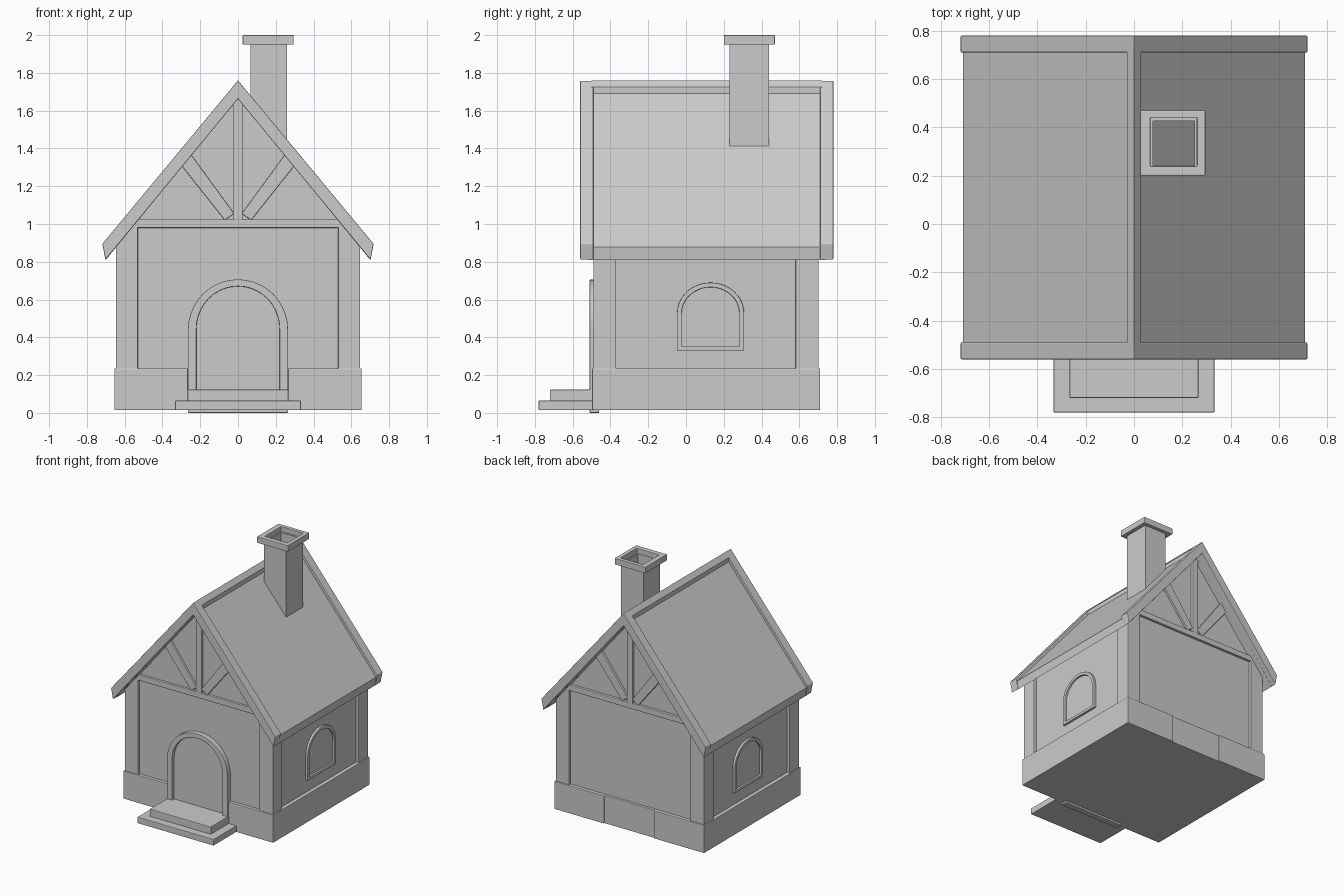
import bpy, bmesh, math

if "Cube" in bpy.data.objects:
    bpy.data.objects.remove(bpy.data.objects["Cube"])


def place(u, v, w, axis):
    # map profile (u, v) and depth w to space
    return {'x': (w, u, v), 'y': (u, w, v), 'z': (u, v, w)}[axis]


def finish(name, bm, bevel):
    bmesh.ops.recalc_face_normals(bm, faces=bm.faces)
    me = bpy.data.meshes.new(name)
    bm.to_mesh(me)
    bm.free()
    ob = bpy.data.objects.new(name, me)
    bpy.context.collection.objects.link(ob)
    if bevel:
        m = ob.modifiers.new("soft_edges", 'BEVEL')
        m.width, m.segments, m.limit_method = bevel, 2, 'ANGLE'
    return ob


def prism(name, pts, a, b, axis='y', bevel=0.004):
    bm = bmesh.new()
    v0 = [bm.verts.new(place(u, v, a, axis)) for u, v in pts]
    v1 = [bm.verts.new(place(u, v, b, axis)) for u, v in pts]
    bm.faces.new(v0)
    bm.faces.new(v1)
    n = len(pts)
    for i in range(n):
        j = (i + 1) % n
        bm.faces.new((v0[i], v0[j], v1[j], v1[i]))
    return finish(name, bm, bevel)


def ring(name, outer, inner, a, b, axis='y', bevel=0.004):
    bm = bmesh.new()
    loops = [[bm.verts.new(place(u, v, w, axis)) for u, v in pts]
             for pts, w in ((outer, a), (outer, b), (inner, b), (inner, a))]
    n = len(outer)
    for k in range(4):
        p, q = loops[k], loops[(k + 1) % 4]
        for i in range(n):
            j = (i + 1) % n
            bm.faces.new((p[i], p[j], q[j], q[i]))
    return finish(name, bm, bevel)


def rect(x0, x1, y0, y1):
    return [(x0, y0), (x1, y0), (x1, y1), (x0, y1)]


def arch(c, half, z0, spring, top, n=20):
    return [(c - half, z0), (c + half, z0)] + [
        (c + half * math.cos(math.pi * i / n),
         spring + (top - spring) * math.sin(math.pi * i / n)) for i in range(n + 1)]


def both(half):
    # close a right half profile with its mirror image
    return half + [(-x, z) for x, z in reversed(half) if x > 0]


# Walls
prism("walls", both([(0, 1.69), (0.625, 0.925), (0.625, 0.02)]), -0.472, 0.682, bevel=0)

# Stone base with door notch in front and a shallow inset behind
right = [(0.265, -0.465), (0.265, -0.497), (0.655, -0.497), (0.655, 0.71),
         (0.22, 0.71), (0.22, 0.702)]
prism("stone_base", right + [(-x, y) for x, y in reversed(right)], 0.015, 0.235, 'z')

# Corner posts, with tops cut to the roof slope
for s in (-1, 1):
    post = [(s * x, z) for x, z in ((0.53, 0.22), (0.647, 0.22), (0.647, 0.89), (0.53, 1.035))]
    prism("corner_post", post, -0.49, -0.37)
    prism("corner_post", post, 0.58, 0.702)

# Gable timbers, front and back
for y0, y1 in ((-0.49, -0.46), (0.67, 0.702)):
    prism("tie_beam", rect(-0.535, 0.535, 0.98, 1.025), y0, y1)
    prism("king_post", rect(-0.025, 0.025, 1.02, 1.66), y0, y1)
    for s in (-1, 1):
        brace = [(0.07, 1.02), (0.02, 1.055), (0.25, 1.37), (0.30, 1.31)]
        prism("brace", [(s * x, z) for x, z in brace], y0 + 0.002, y1 - 0.002)

# Roof panels, gable boards and ridge
prism("roof", both([(0, 1.726), (0.708, 0.877), (0.70, 0.81)])[:3]
      + [(0, 1.665), (-0.70, 0.81), (-0.708, 0.877)], -0.52, 0.74, bevel=0)
board = [(0, 1.76), (0.718, 0.895), (0.702, 0.81), (0, 1.662), (-0.702, 0.81), (-0.718, 0.895)]
prism("front_gable_board", board, -0.56, -0.49)
prism("back_gable_board", board, 0.71, 0.78)
prism("ridge", [(0, 1.76), (0.03, 1.724), (0.03, 1.67), (-0.03, 1.67), (-0.03, 1.724)],
      -0.50, 0.72, bevel=0)

# Hollow chimney and cap
ring("chimney_shaft", rect(0.065, 0.26, 0.23, 0.44), rect(0.078, 0.25, 0.243, 0.427),
     1.38, 1.96, 'z', bevel=0)
ring("chimney_cap", rect(0.025, 0.295, 0.20, 0.47), rect(0.068, 0.262, 0.24, 0.44),
     1.95, 2.0, 'z')

# Arched door and frame
prism("door", arch(0, 0.225, 0.0, 0.45, 0.675), -0.482, -0.46, bevel=0)
ring("door_frame", arch(0, 0.265, 0.0, 0.44, 0.707), arch(0, 0.22, 0.03, 0.445, 0.67),
     -0.51, -0.46)

# Side windows
for s in (-1, 1):
    prism("window_pane", arch(0.13, 0.16, 0.345, 0.52, 0.67), s * 0.60, s * 0.628, 'x', bevel=0)
    ring("window_frame", arch(0.13, 0.178, 0.33, 0.525, 0.69),
         arch(0.13, 0.153, 0.352, 0.525, 0.665), s * 0.61, s * 0.643, 'x')

# Entrance steps
prism("lower_step", rect(-0.333, 0.333, -0.78, -0.465), 0.015, 0.065, 'z')
prism("upper_step", rect(-0.267, 0.267, -0.72, -0.475), 0.06, 0.123, 'z')
